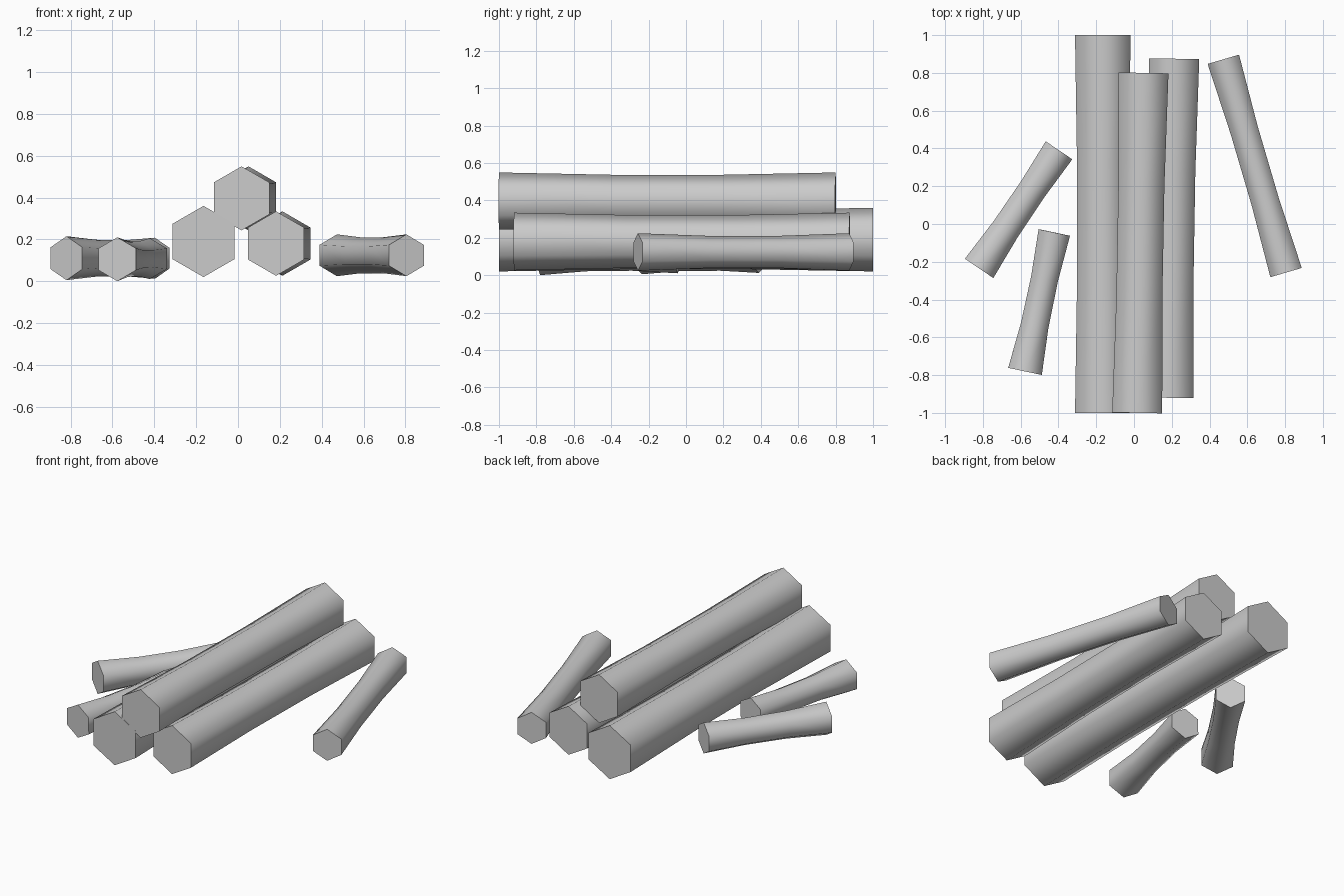
import bpy, bmesh, math
from mathutils import Vector

cube = bpy.data.objects.get("Cube")
if cube:
    bpy.data.objects.remove(cube)

grey = bpy.data.materials.new("plain grey")
grey.use_nodes = True
color = (0.6, 0.6, 0.6, 1)
grey.diffuse_color = color
grey.node_tree.nodes["Principled BSDF"].inputs["Base Color"].default_value = color


def log(name, front, back, r_front, r_back, waist):
    """Six-sided log from front to back, narrowed over its middle third."""
    front, back = Vector(front), Vector(back)
    side = (back - front).cross(Vector((0, 0, 1))).normalized()
    up = side.cross(back - front).normalized()
    bm = bmesh.new()
    rings = []
    for i in range(4):
        t = i / 3
        r = r_front + (r_back - r_front) * t
        if i in (1, 2):
            r *= waist
        centre = front.lerp(back, t)
        rings.append([bm.verts.new(centre + r * (side * math.sin(a) + up * math.cos(a)))
                      for a in (k * math.pi / 3 for k in range(6))])
    for a, b in zip(rings, rings[1:]):
        for k in range(6):
            n = (k + 1) % 6
            bm.faces.new((a[k], a[n], b[n], b[k]))
    bm.faces.new(rings[0])
    bm.faces.new(rings[-1])
    bmesh.ops.recalc_face_normals(bm, faces=bm.faces)
    mesh = bpy.data.meshes.new(name)
    bm.to_mesh(mesh)
    bm.free()
    mesh.materials.append(grey)
    obj = bpy.data.objects.new(name, mesh)
    bpy.context.collection.objects.link(obj)
    # Smooth bark, crisp cut ends
    bpy.ops.object.select_all(action='DESELECT')
    obj.select_set(True)
    bpy.context.view_layer.objects.active = obj
    bpy.ops.object.shade_smooth_by_angle(angle=math.radians(65))


# Stacked pile of three long logs
log("long_log_right", (-0.165, -1, 0.19), (-0.165, 1, 0.19), 0.17, 0.17, 0.93)
log("long_log_top", (0.017, -1, 0.396), (0.05, 0.8, 0.396), 0.153, 0.153, 0.92)
log("long_log_left", (0.182, -0.92, 0.18), (0.212, 0.875, 0.18), 0.154, 0.154, 0.92)

# Loose short logs on the ground
log("short_log_left", (0.805, -0.257, 0.124), (0.473, 0.872, 0.124), 0.1, 0.1, 0.86)
log("short_log_right_back", (-0.82, -0.235, 0.11), (-0.397, 0.39, 0.11), 0.105, 0.098, 0.86)
log("short_log_right_front", (-0.577, -0.78, 0.105), (-0.422, -0.045, 0.108), 0.105, 0.098, 0.83)
